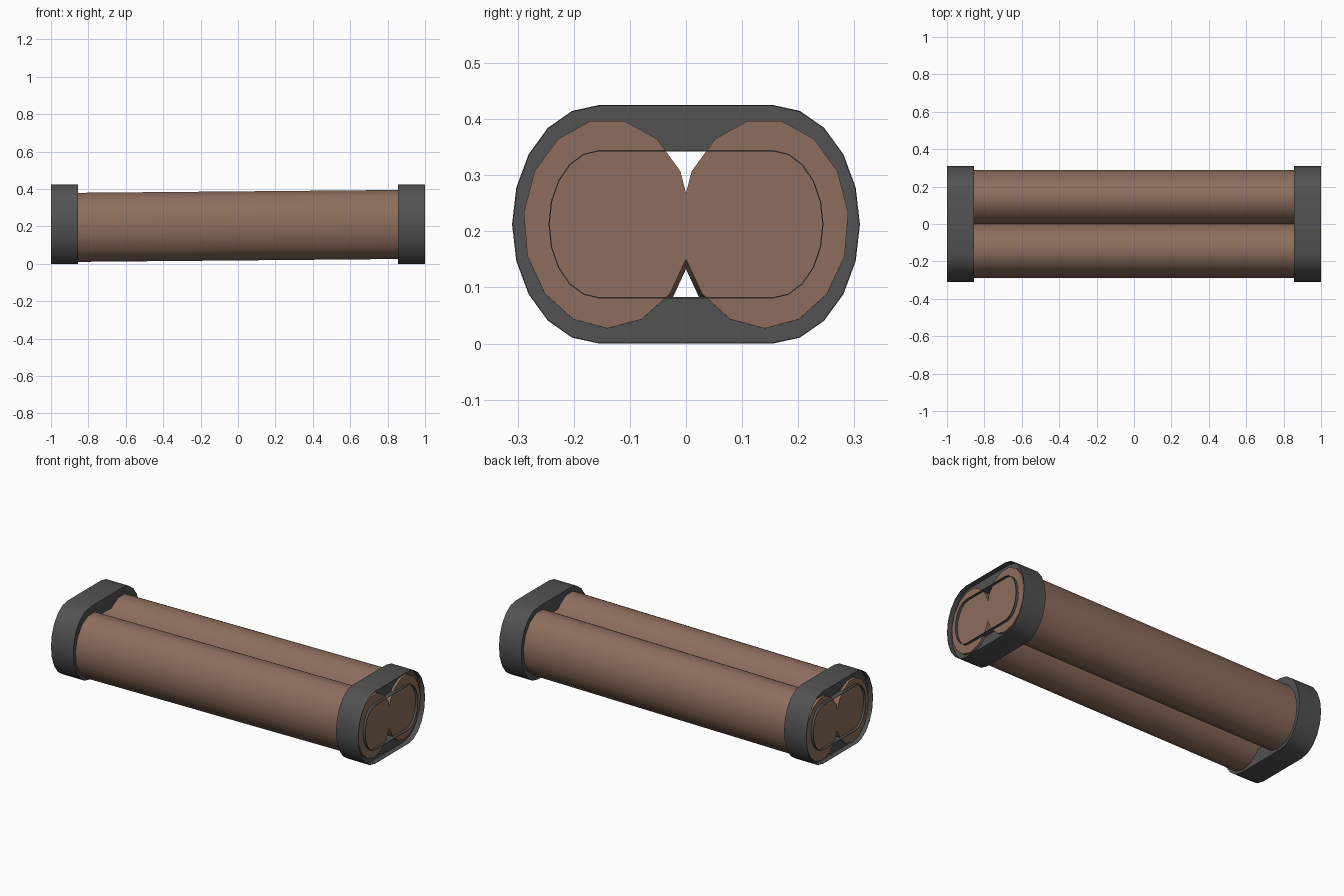
import bpy, bmesh
from math import sin, cos, pi

if "Cube" in bpy.data.objects:
    bpy.data.objects.remove(bpy.data.objects["Cube"])


def material(name, rgb):
    m = bpy.data.materials.new(name)
    m.use_nodes = True
    m.diffuse_color = (*rgb, 1)
    m.node_tree.nodes["Principled BSDF"].inputs["Base Color"].default_value = (*rgb, 1)
    return m


brown = material("brown wood", (0.27, 0.155, 0.11))
gray = material("dark gray band", (0.085, 0.085, 0.085))


def finish(bm, name, mat):
    bmesh.ops.recalc_face_normals(bm, faces=bm.faces)
    mesh = bpy.data.meshes.new(name)
    bm.to_mesh(mesh)
    bm.free()
    mesh.materials.append(mat)
    obj = bpy.data.objects.new(name, mesh)
    bpy.context.collection.objects.link(obj)
    bpy.ops.object.select_all(action='DESELECT')
    obj.select_set(True)
    bpy.context.view_layer.objects.active = obj
    bpy.ops.object.shade_smooth_by_angle(angle=0.6)


def loop(bm, x, points):
    return [bm.verts.new((x, y, z)) for y, z in points]


def bridge(bm, a, b):
    for i in range(len(a)):
        j = (i + 1) % len(a)
        bm.faces.new((a[i], a[j], b[j], b[i]))


# Fifteen-sided logs, slightly higher at the left end
def log(name, side):
    bm = bmesh.new()
    ends = []
    for x, z in ((-0.985, 0.196), (0.985, 0.2136)):
        ring = [(side * (0.14 + 0.15 * sin(2 * pi * k / 15)), z - 0.1866 * cos(2 * pi * k / 15))
                for k in range(15)]
        ends.append(loop(bm, x, ring))
        bm.faces.new(ends[-1])
    bridge(bm, *ends)
    finish(bm, name, brown)


# Rounded outline: two half ellipses joined by straight runs
def outline(ry, rz, steps=10):
    pts = []
    for side in (1, -1):
        for k in range(steps + 1):
            a = pi * k / steps
            pts.append((side * (0.155 + ry * sin(a)), 0.2125 + side * rz * cos(a)))
    return pts


# Band with a raised rim around its outside and around its opening
def band(name, side):
    bm = bmesh.new()
    outer, outer_in = outline(0.155, 0.2125), outline(0.153, 0.2105)
    inner_out, inner = outline(0.09, 0.132), outline(0.088, 0.13)
    section = [(1.0, outer), (1.0, outer_in), (0.97, outer_in), (0.97, inner_out),
               (1.0, inner_out), (1.0, inner), (0.855, inner), (0.855, outer)]
    rings = [loop(bm, side * x, pts) for x, pts in section]
    for a, b in zip(rings, rings[1:] + rings[:1]):
        bridge(bm, a, b)
    finish(bm, name, gray)


log("back_log", 1)
log("front_log", -1)
band("left_band", 1)
band("right_band", -1)
